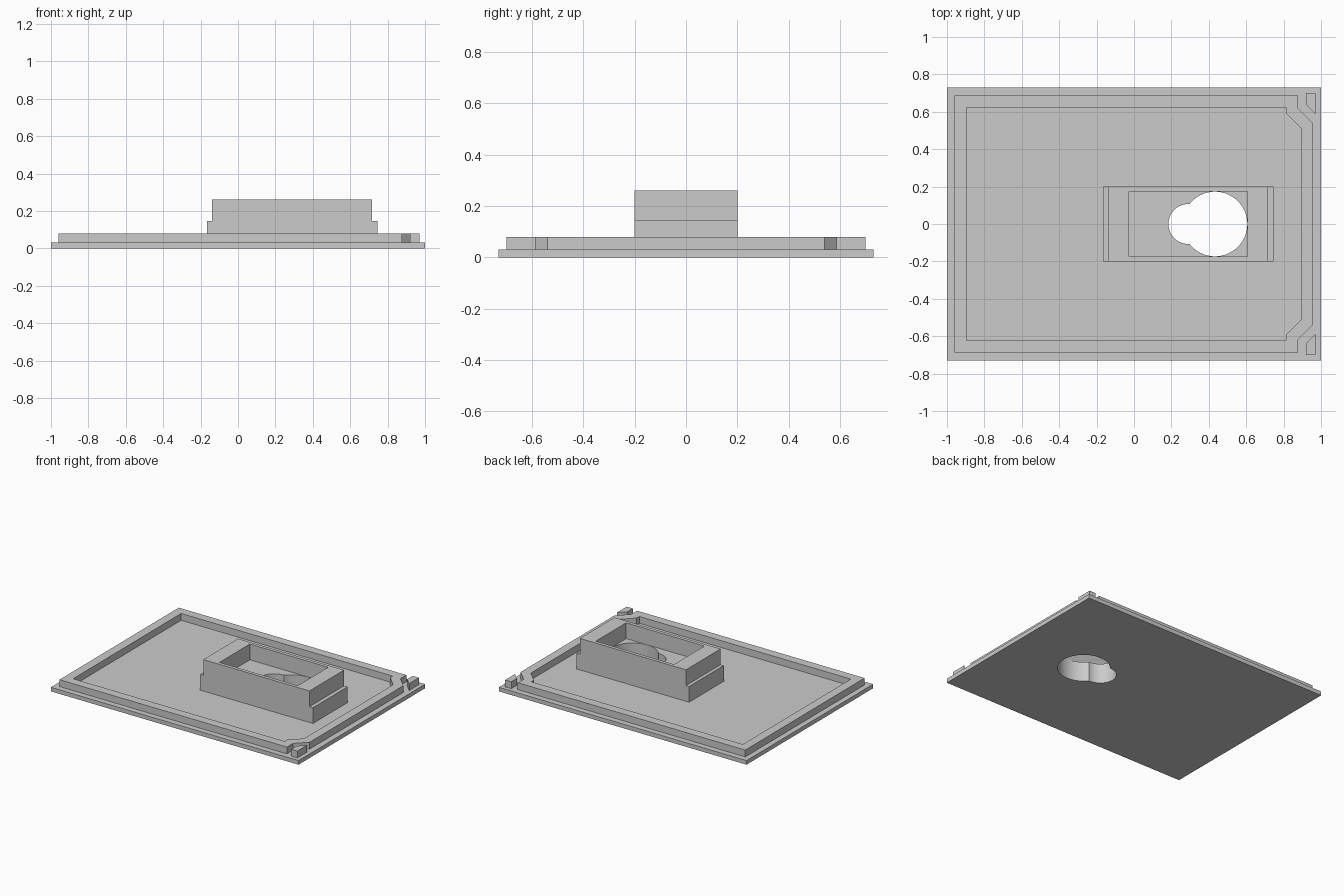
import bpy
import bmesh
from math import acos, cos, sin, pi

cube = bpy.data.objects.get("Cube")
if cube:
    bpy.data.objects.remove(cube, do_unlink=True)

grey = bpy.data.materials.new("plain grey")
grey.use_nodes = True
COLOUR = (0.6, 0.6, 0.6, 1)
grey.diffuse_color = COLOUR
grey.node_tree.nodes["Principled BSDF"].inputs["Base Color"].default_value = COLOUR


def rect(x0, x1, half_y):
    return [(x0, -half_y), (x1, -half_y), (x1, half_y), (x0, half_y)]


def notched(x0, half_y, x_step, y_step, x1, y_end):
    """Rectangle whose two +x corners are stepped in and chamfered."""
    side = [(x0, half_y), (x_step, half_y), (x_step, y_step), (x1, y_end)]
    return [(x, -y) for x, y in side] + side[::-1]


def arc(cx, r, a0, a1, n):
    return [(cx + r * cos(a0 + (a1 - a0) * i / n), r * sin(a0 + (a1 - a0) * i / n))
            for i in range(n)]


def keyhole(cx, r, small_cx, small_r):
    """Outline of a large circle merged with a smaller one on its -x side."""
    d = cx - small_cx
    big = pi - acos((d * d + r * r - small_r ** 2) / (2 * d * r))
    small = acos((d * d + small_r ** 2 - r * r) / (2 * d * small_r))
    return arc(cx, r, -big, big, 48) + arc(small_cx, small_r, small, 2 * pi - small, 24)


def solid(name, z0, z1, *loops):
    """Upright prism; the first loop is the outline, any further loop is a hole."""
    bm = bmesh.new()
    rims = {z0: [], z1: []}
    for loop in loops:
        low, high = ([bm.verts.new((x, y, z)) for x, y in loop] for z in (z0, z1))
        for i in range(len(loop)):
            j = (i + 1) % len(loop)
            bm.faces.new((low[i], low[j], high[j], high[i]))
            rims[z0].append(bm.edges.get((low[i], low[j])))
            rims[z1].append(bm.edges.get((high[i], high[j])))
    for edges in rims.values():
        bmesh.ops.triangle_fill(bm, edges=edges, use_beauty=True, normal=(0, 0, 1))
    bmesh.ops.recalc_face_normals(bm, faces=bm.faces)
    mesh = bpy.data.meshes.new(name)
    bm.to_mesh(mesh)
    bm.free()
    mesh.materials.append(grey)
    obj = bpy.data.objects.new(name, mesh)
    bpy.context.collection.objects.link(obj)
    bpy.ops.object.select_all(action='DESELECT')
    obj.select_set(True)
    bpy.context.view_layer.objects.active = obj
    bpy.ops.object.shade_smooth_by_angle(angle=pi / 6)
    return obj


PLATE_TOP, RIM_TOP, LEDGE, BLOCK_TOP = 0.03, 0.08, 0.145, 0.26
opening = keyhole(0.433, 0.173, 0.291, 0.107)

# Base plate and the raised rim around it
solid("base_plate", 0, PLATE_TOP, rect(-1, 1, 0.73), opening)
solid("rim", PLATE_TOP, RIM_TOP,
      notched(-0.96, 0.688, 0.877, 0.62, 0.957, 0.54),
      notched(-0.895, 0.623, 0.813, 0.593, 0.893, 0.513))

# Small corner blocks outside the chamfers
for side, s in (("back", 1), ("front", -1)):
    solid(side + "_corner_block", PLATE_TOP, RIM_TOP,
          [(0.92, s * 0.70), (0.92, s * 0.637), (0.97, s * 0.587), (0.97, s * 0.70)])

# Stepped housing: keyhole in the lower part, rectangular pocket above
solid("housing_lower", PLATE_TOP, LEDGE, rect(-0.165, 0.745, 0.2), opening)
solid("housing_upper", LEDGE, BLOCK_TOP, rect(-0.14, 0.717, 0.2),
      rect(-0.027, 0.606, 0.175))
